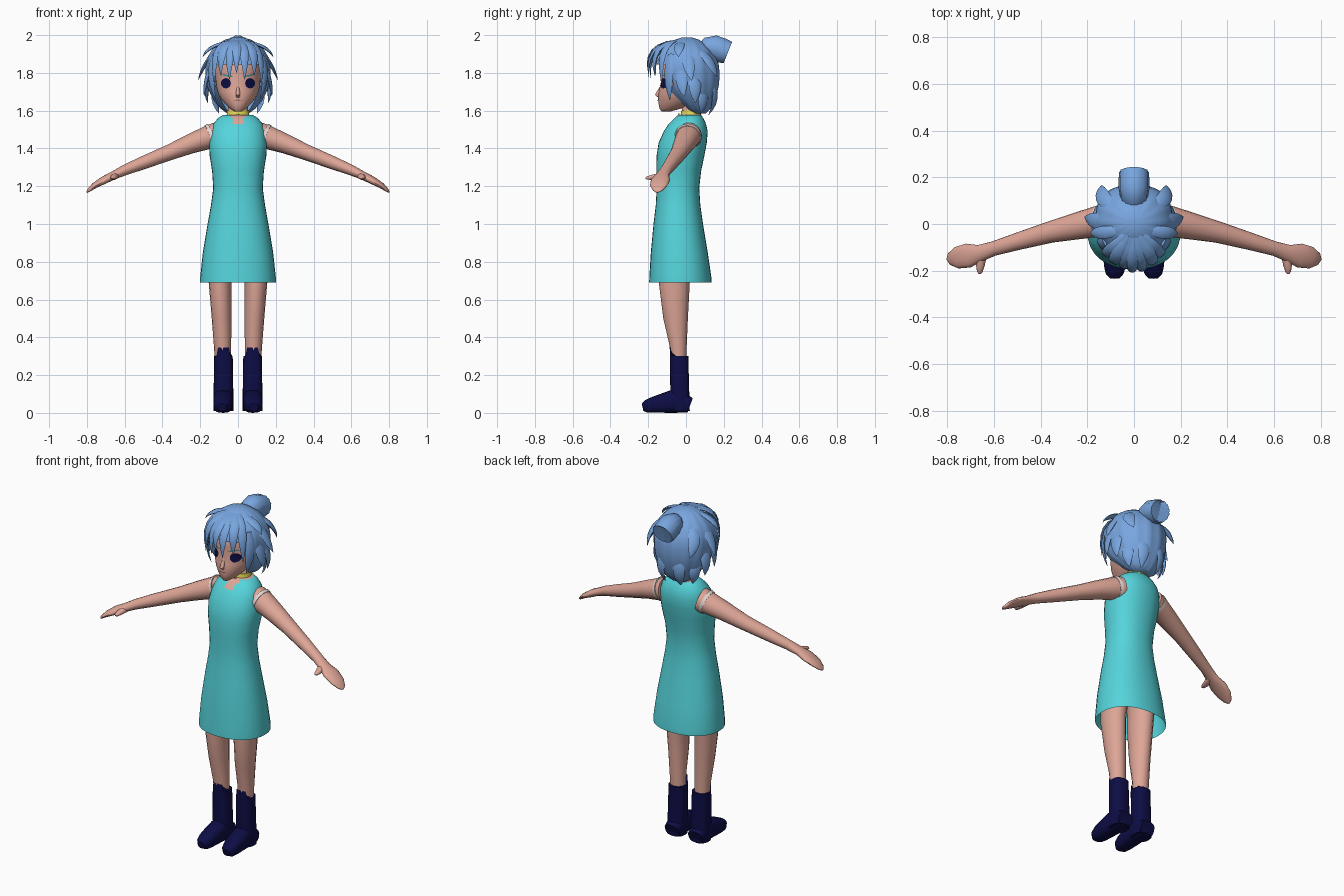
import bpy, bmesh, math
from mathutils import Vector as V

def material(name, col):
    m = bpy.data.materials.new(name)
    m.diffuse_color = (*col, 1)
    return m

HAIR = material("blue hair", (0.19, 0.38, 0.74))
SKIN = material("skin", (0.73, 0.38, 0.31))
DRESS = material("turquoise cloth", (0.09, 0.66, 0.71))
NAVY = material("navy", (0.004, 0.004, 0.06))
GOLD = material("yellow", (0.75, 0.68, 0.08))
TRIM = material("pale trim", (0.85, 0.72, 0.70))
TEAL = material("teal brow", (0.03, 0.30, 0.33))
LIP = material("lip", (0.45, 0.16, 0.13))

def add_tube(bm, st, n=16, up=None, flat=False, caps=(True, True), power=2, ridge=0):
    """Loft of oval rings; each station is x, y, z, half width, half height."""
    rings = []
    for i, s in enumerate(st):
        p = V(s[:3])
        t = (V(st[min(i + 1, len(st) - 1)][:3]) - V(st[max(i - 1, 0)][:3])).normalized()
        if flat:
            u, v = V((1, 0, 0)), V((0, 1, 0))
        else:
            u = (up(p) if up else V((0, 0, 1))).cross(t).normalized()
            v = t.cross(u)
        ring = []
        for k in range(n):
            a = 2 * math.pi * k / n
            c, d = math.cos(a), math.sin(a)
            f = 1 + ridge * math.cos(14 * a)
            c = math.copysign(abs(c) ** (2 / power), c) * f
            d = math.copysign(abs(d) ** (2 / power), d) * f
            ring.append(bm.verts.new(p + u * s[3] * c + v * s[4] * d))
        rings.append(ring)
    for a, b in zip(rings, rings[1:]):
        for k in range(n):
            bm.faces.new((a[k], a[(k + 1) % n], b[(k + 1) % n], b[k]))
    if caps[0]:
        bm.faces.new(rings[0])
    if caps[1]:
        bm.faces.new(rings[-1])

def finish(bm, name, mats, mirror=False, angle=45):
    bmesh.ops.recalc_face_normals(bm, faces=bm.faces)
    me = bpy.data.meshes.new(name)
    bm.to_mesh(me)
    bm.free()
    for m in mats:
        me.materials.append(m)
    me.polygons.foreach_set("use_smooth", [True] * len(me.polygons))
    me.set_sharp_from_angle(angle=math.radians(angle))
    ob = bpy.data.objects.new(name, me)
    bpy.context.collection.objects.link(ob)
    if mirror:
        ob.modifiers.new("mirror", 'MIRROR').use_mirror_merge = False
    return ob

def tube(name, st, mat, mirror=False, **kw):
    bm = bmesh.new()
    add_tube(bm, st, **kw)
    return finish(bm, name, [mat], mirror)

def profile(rows):
    """Rows of z, half width, front y, back y."""
    return [(0, (f + b) / 2, z, w, (b - f) / 2) for z, w, f, b in rows]

# Dress: open hem, shoulders, small skin notch at the neckline
bm = bmesh.new()
add_tube(bm, profile([
    (0.69, .200, -.195, .135), (0.72, .200, -.194, .134), (0.85, .186, -.186, .115),
    (1.00, .161, -.172, .090), (1.10, .143, -.160, .076), (1.19, .131, -.155, .070),
    (1.28, .137, -.157, .080), (1.36, .150, -.156, .097), (1.43, .154, -.145, .110),
    (1.49, .145, -.118, .115), (1.53, .131, -.092, .106), (1.56, .106, -.062, .092),
    (1.577, .080, -.042, .080)]), n=32, flat=True, caps=(False, True), power=2.2)
bm.faces.ensure_lookup_table()
for f in bm.faces:
    c = f.calc_center_median()
    if c.z > 1.573 or (c.z > 1.53 and abs(c.x) < .03 and c.y < 0):
        f.material_index = 1
dress = finish(bm, "dress", [DRESS, SKIN])

# Arms, thumbs and armhole trim
tube("arm", [(.115, .015, 1.468, .07, .07), (.16, .01, 1.458, .066, .062),
             (.25, -.01, 1.425, .057, .052), (.36, -.035, 1.38, .046, .042),
             (.50, -.075, 1.325, .037, .035), (.60, -.105, 1.285, .031, .028),
             (.66, -.125, 1.257, .036, .022), (.71, -.135, 1.232, .052, .021),
             (.76, -.145, 1.203, .046, .015), (.79, -.150, 1.178, .026, .009),
             (.80, -.152, 1.167, .006, .003)], SKIN, mirror=True)
tube("thumb", [(.65, -.13, 1.255, .022, .018), (.658, -.18, 1.247, .018, .014),
               (.66, -.205, 1.243, .012, .009), (.66, -.214, 1.242, .004, .003)],
     SKIN, mirror=True, n=10)
tube("armhole_trim", [(.138, .012, 1.465, .072, .070), (.155, .010, 1.459, .068, .066)],
     TRIM, mirror=True, n=24)

# Legs
tube("leg", [(.085, -.035, .92, .075, .085), (.093, -.055, .78, .064, .086),
             (.095, -.062, .69, .060, .082), (.087, -.055, .50, .052, .065),
             (.082, -.042, .36, .046, .046), (.078, -.038, .25, .042, .040)],
     SKIN, mirror=True, flat=True)

# Boots: shaft with raised front tab, foot
bm = bmesh.new()
add_tube(bm, [(.077, -.03, .01, .052, .05), (.077, -.033, .12, .052, .05),
              (.077, -.037, .30, .049, .049)], n=24, flat=True, power=2.6)
for v in bm.verts:
    if v.co.z > .29 and v.co.y < -.07 and abs(v.co.x - .077) < .03:
        v.co.z += .045
add_tube(bm, [(.077, .022, .04, .046, .04), (.077, -.02, .055, .052, .055),
              (.078, -.08, .06, .052, .06), (.08, -.13, .05, .051, .05),
              (.082, -.18, .041, .047, .041), (.083, -.212, .034, .038, .033),
              (.083, -.23, .03, .022, .02)], n=20, power=2.8)
finish(bm, "boot", [NAVY], mirror=True)

# Neck, choker and pendant
tube("neck", [(0, .025, 1.565, .070, .058), (0, .028, 1.585, .054, .048),
              (0, .025, 1.66, .050, .046)], SKIN, flat=True)
tube("choker", [(0, .026, 1.580, .060, .055), (0, .027, 1.600, .057, .052)], GOLD, n=24, flat=True)
tube("pendant", [(0, -.034, 1.57, .018, .014), (0, -.042, 1.57, .018, .014)], GOLD)

# Head
HEAD = [(1.595, .018, -.128, -.085), (1.610, .042, -.140, -.03), (1.635, .068, -.145, .04),
        (1.665, .092, -.148, .08), (1.70, .108, -.145, .11), (1.75, .118, -.133, .13),
        (1.80, .122, -.138, .14), (1.86, .118, -.132, .13), (1.92, .080, -.09, .09),
        (1.95, .030, -.03, .04)]
tube("head", profile(HEAD), SKIN, n=32, flat=True)
tube("nose", [(0, -.128, 1.735, .006, .006), (0, -.146, 1.695, .011, .013),
              (0, -.151, 1.683, .012, .014), (0, -.140, 1.668, .010, .006)], SKIN, n=10, flat=True)

def face_y(x, z):
    for a, b in zip(HEAD, HEAD[1:]):
        if a[0] <= z <= b[0]:
            k = (z - a[0]) / (b[0] - a[0])
            _, w, f, bk = [p + (q - p) * k for p, q in zip(a, b)]
            return (f + bk) / 2 - (bk - f) / 2 * math.sqrt(max(0, 1 - (x / w) ** 2))

def face_plate(name, cx, cz, rx, rz, slope, mat, mirror):
    """Thin oval laid on the face."""
    bm = bmesh.new()
    def point(x, z):
        z += slope * (x - cx)
        return bm.verts.new((x, face_y(x, z) - .004, z))
    mid = point(cx, cz)
    rim = [point(cx + rx * math.cos(k * math.pi / 10), cz + rz * math.sin(k * math.pi / 10))
           for k in range(20)]
    for k in range(20):
        bm.faces.new((mid, rim[k], rim[(k + 1) % 20]))
    return finish(bm, name, [mat], mirror)

face_plate("eye", .064, 1.745, .026, .027, 0, NAVY, True)
face_plate("eyebrow", .055, 1.785, .028, .004, .15, TEAL, True)
face_plate("mouth", 0, 1.655, .024, .003, 0, LIP, False)

# Hair cap with ridges, opened around the face
bm = bmesh.new()
add_tube(bm, profile([
    (1.585, .055, .03, .105), (1.61, .090, -.01, .130), (1.65, .122, -.06, .150),
    (1.69, .145, -.11, .164), (1.73, .160, -.14, .174), (1.77, .167, -.15, .178),
    (1.81, .170, -.155, .178), (1.845, .169, -.155, .174), (1.88, .160, -.147, .162),
    (1.92, .137, -.125, .138), (1.95, .108, -.095, .108), (1.975, .070, -.06, .07),
    (1.988, .025, -.02, .03)]), n=56, flat=True, ridge=.018)
gone = [f for f in bm.faces if f.calc_center_median().z < 1.84 and
        f.calc_center_median().y < -.075 + max(0, 1.69 - f.calc_center_median().z) * 1.1]
bmesh.ops.delete(bm, geom=gone, context='FACES')
finish(bm, "hair_cap", [HAIR])

# Hair locks: tapered curves hugging the head
def lock(bm, p0, p1, p2, w):
    a, b, c = V(p0), V(p1), V(p2)
    st = []
    for i, k in enumerate((.6, .9, 1, .95, .8, .5, .04)):
        t = i / 6
        p = a * (1 - t) ** 2 + b * 2 * t * (1 - t) + c * t * t
        st.append((*p, w * k, w * k * .3))
    add_tube(bm, st, n=8, up=lambda p: p - V((0, 0, 1.78)))

bm = bmesh.new()
for x, y, z, w in ((-.125, -.125, 1.74, .026), (-.09, -.16, 1.785, .028), (-.045, -.185, 1.765, .026),
                   (-.008, -.20, 1.80, .024), (.035, -.195, 1.765, .026), (.085, -.165, 1.785, .028),
                   (.122, -.125, 1.735, .026)):
    lock(bm, (x * .3, -.05, 1.972), (x * 1.15, y - .03, 1.95), (x, y, z), w)
finish(bm, "fringe", [HAIR])

bm = bmesh.new()
for p0, p1, p2, w in (
        ((.07, -.03, 1.96), (.16, -.04, 1.94), (.187, -.04, 1.885), .028),
        ((.12, .01, 1.92), (.18, .01, 1.85), (.212, .03, 1.76), .034),
        ((.14, -.02, 1.85), (.175, -.03, 1.76), (.180, -.01, 1.675), .034),
        ((.125, -.08, 1.90), (.165, -.10, 1.78), (.115, -.085, 1.655), .028),
        ((.14, .04, 1.80), (.18, .05, 1.72), (.160, .05, 1.64), .034),
        ((.10, .08, 1.92), (.16, .13, 1.86), (.140, .165, 1.78), .034),
        ((.10, .08, 1.74), (.14, .10, 1.66), (.100, .08, 1.585), .034),
        ((.05, .14, 1.76), (.07, .175, 1.66), (.050, .12, 1.578), .034)):
    lock(bm, p0, p1, p2, w)
finish(bm, "side_locks", [HAIR], mirror=True)

# Bun at the back of the crown
bm = bmesh.new()
add_tube(bm, [(0, .085, 1.905, .045, .045), (0, .12, 1.93, .058, .060), (0, .15, 1.932, .064, .067),
              (0, .19, 1.918, .064, .066), (0, .222, 1.908, .062, .060), (0, .205, 1.912, .045, .045)],
         n=28, ridge=.03)
finish(bm, "hair_bun", [HAIR])
